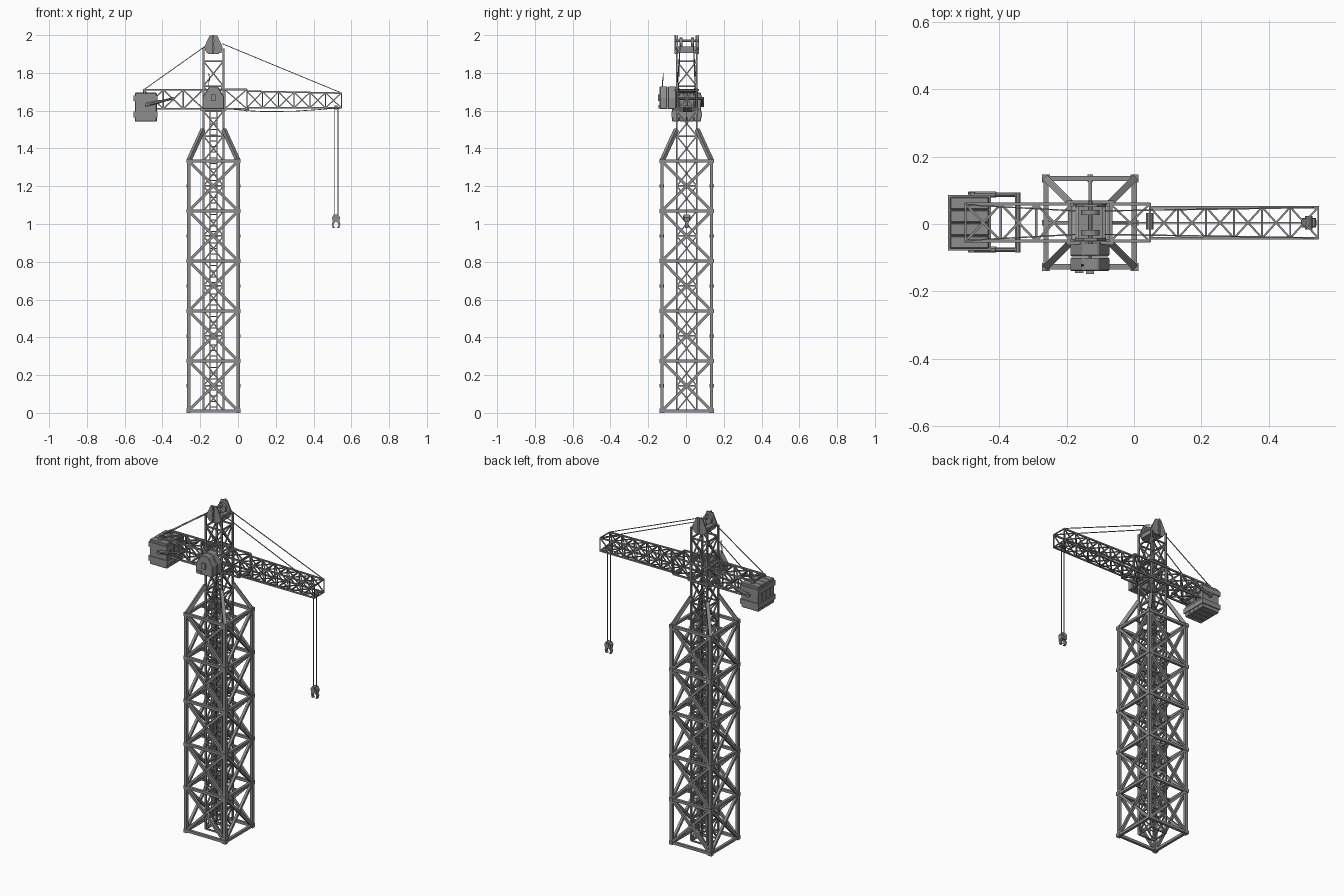
import bpy, bmesh, math
from mathutils import Vector, Matrix

if "Cube" in bpy.data.objects:
    bpy.data.objects.remove(bpy.data.objects["Cube"])

CX, CY = -0.13, 0.004          # tower axis
steel = bpy.data.materials.new("dark_steel")
steel.diffuse_color = (0.27, 0.27, 0.27, 1)
steel.use_nodes = True
steel.node_tree.nodes["Principled BSDF"].inputs["Base Color"].default_value = steel.diffuse_color


def beam(bm, p, q, w, sides=4):
    """Straight bar from p to q; square by default, round with more sides."""
    p, q = Vector(p), Vector(q)
    d = (q - p).normalized()
    ref = Vector((0, 1, 0)) if abs(d.z) > 0.95 else Vector((0, 0, 1))
    u = d.cross(ref).normalized()
    v = u.cross(d)
    k = w / math.cos(math.pi / sides) / 2
    rings = []
    for c in (p, q):
        ring = []
        for i in range(sides):
            a = 2 * math.pi * (i + 0.5) / sides
            ring.append(bm.verts.new(c + (u * math.cos(a) + v * math.sin(a)) * k))
        rings.append(ring)
    for i in range(sides):
        j = (i + 1) % sides
        bm.faces.new((rings[0][i], rings[0][j], rings[1][j], rings[1][i]))
    bm.faces.new(rings[0][::-1])
    bm.faces.new(rings[1])


def box(bm, lo, hi):
    lo, hi = Vector(lo), Vector(hi)
    m = Matrix.Translation((lo + hi) / 2) @ Matrix.Diagonal((*(hi - lo), 1))
    bmesh.ops.create_cube(bm, size=1, matrix=m)


def prism(bm, profile, y0, y1):
    """Extrude an xz profile along y."""
    a = [bm.verts.new((x, y0, z)) for x, z in profile]
    b = [bm.verts.new((x, y1, z)) for x, z in profile]
    n = len(profile)
    for i in range(n):
        bm.faces.new((a[i], a[(i + 1) % n], b[(i + 1) % n], b[i]))
    bm.faces.new(a[::-1])
    bm.faces.new(b)


def truss(bm, rings, chord, brace, tie=None):
    """Lattice box: chords, ring ties and X bracing between 4-corner rings."""
    for r in rings:
        for i in range(4):
            beam(bm, r[i], r[(i + 1) % 4], tie or brace)
    for i in range(4):
        beam(bm, rings[0][i], rings[-1][i], chord)
    for a, b in zip(rings, rings[1:]):
        for i in range(4):
            j = (i + 1) % 4
            beam(bm, a[i], b[j], brace)
            beam(bm, a[j], b[i], brace)


def finish(bm, name, bevel=0):
    bmesh.ops.recalc_face_normals(bm, faces=bm.faces[:])
    me = bpy.data.meshes.new(name)
    bm.to_mesh(me)
    bm.free()
    me.materials.append(steel)
    ob = bpy.data.objects.new(name, me)
    bpy.context.collection.objects.link(ob)
    if bevel:
        m = ob.modifiers.new("Bevel", 'BEVEL')
        m.width, m.segments = bevel, 1


def square(r, z):
    return [Vector((CX + sx * r, CY + sy * r, z)) for sx, sy in ((-1, -1), (1, -1), (1, 1), (-1, 1))]


def section(x, hw, z0, z1):
    return [Vector((x, CY - hw, z0)), Vector((x, CY + hw, z0)),
            Vector((x, CY + hw, z1)), Vector((x, CY - hw, z1))]


# outer tower frame
R, STEP = 0.131, 0.2645
levels = [0.011 + STEP * i for i in range(6)]
bm = bmesh.new()
truss(bm, [square(R, z) for z in levels], 0.018, 0.015, 0.016)
for z in levels:
    for c in square(R, z):
        box(bm, c - Vector((0.012, 0.012, 0.011)), c + Vector((0.012, 0.012, 0.011)))
finish(bm, "outer_tower")

# gusset pins on brace crossings, and ties to the mast
bm = bmesh.new()
for z in levels[:-1]:
    for d in (Vector((1, 0, 0)), Vector((-1, 0, 0)), Vector((0, 1, 0)), Vector((0, -1, 0))):
        c = Vector((CX, CY, z + STEP / 2))
        beam(bm, c + d * (R - 0.01), c + d * (R + 0.012), 0.017)
        e = Vector((CX, CY, z + STEP))
        beam(bm, e + d * 0.055, e + d * R, 0.010)
finish(bm, "tower_gussets_and_ties")

# sloping shoulder legs
bm = bmesh.new()
for a, b in zip(square(R, levels[-1]), square(0.055, 1.5)):
    beam(bm, a, b, 0.02)
finish(bm, "shoulder_legs")

# inner mast
bm = bmesh.new()
truss(bm, [square(0.053, 0.011 + STEP / 2 * i) for i in range(15)], 0.010, 0.007, 0.008)
for c, t in zip(square(0.053, 1.86), square(0.053, 1.93)):
    beam(bm, c, t, 0.010)
finish(bm, "inner_mast")

# ladder inside the mast
bm = bmesh.new()
for s in (-1, 1):
    beam(bm, (CX + s * 0.018, CY, 0.01), (CX + s * 0.018, CY, 1.6), 0.005)
for i in range(52):
    z = 0.03 + i * 0.03
    beam(bm, (CX - 0.018, CY, z), (CX + 0.018, CY, z), 0.005)
finish(bm, "ladder")

# slewing collar
bm = bmesh.new()
for z in (1.607, 1.71):
    for s in (-1, 1):
        beam(bm, (CX - 0.07, CY + s * 0.06, z), (CX + 0.07, CY + s * 0.06, z), 0.011)
        beam(bm, (CX + s * 0.06, CY - 0.066, z), (CX + s * 0.06, CY + 0.066, z), 0.011)
finish(bm, "slewing_collar")

# mast head plates, core block, posts and pins
bm = bmesh.new()
plate = [(-0.045, 1.92), (-0.027, 1.9), (0.027, 1.9), (0.045, 1.92), (0.045, 1.945),
         (0.02, 1.998), (-0.02, 1.998), (-0.045, 1.945)]
for y in (-0.05, 0.05):
    prism(bm, [(CX + x, z) for x, z in plate], CY + y - 0.004, CY + y + 0.004)
box(bm, (CX - 0.036, CY - 0.05, 1.905), (CX + 0.042, CY + 0.05, 1.932))
for s in (-1, 1):
    beam(bm, (CX, CY + s * 0.06, 1.9), (CX, CY + s * 0.06, 2.0), 0.008)
for z in (1.93, 1.97):
    beam(bm, (CX, CY - 0.064, z), (CX, CY + 0.064, z), 0.014, 8)
for s in (-1, 1):
    beam(bm, (CX + s * 0.042, CY - 0.055, 1.935), (CX + s * 0.042, CY + 0.055, 1.935), 0.01)
finish(bm, "mast_head")
bm = bmesh.new()
for y in (-0.03, 0.03):
    beam(bm, (CX, CY + y - 0.008, 1.958), (CX, CY + y + 0.008, 1.958), 0.055, 14)
finish(bm, "head_pulleys")

# operator cab
cab = [(-0.059, 1.608), (0.057, 1.608), (0.057, 1.672), (0.024, 1.728), (-0.022, 1.728), (-0.059, 1.672)]
bm = bmesh.new()
prism(bm, [(CX + x, z) for x, z in cab], -0.14, -0.099)
prism(bm, [(CX + x, z) for x, z in cab], -0.096, -0.052)
finish(bm, "cab", 0.004)
bm = bmesh.new()
box(bm, (CX - 0.012, -0.149, 1.65), (CX + 0.012, -0.138, 1.685))
box(bm, (CX - 0.045, -0.145, 1.612), (CX - 0.02, -0.138, 1.63))
finish(bm, "cab_hatch")
bm = bmesh.new()
pts = [(-0.155, -0.125, 1.69), (-0.155, -0.125, 1.755), (-0.15, -0.122, 1.765), (-0.155, -0.12, 1.8)]
for a, b in zip(pts, pts[1:]):
    beam(bm, a, b, 0.004)
finish(bm, "cab_antenna")

# jib root and jib
bm = bmesh.new()
truss(bm, [section(x, 0.055, 1.61, 1.712) for x in (-0.07, 0.047)], 0.009, 0.006)
finish(bm, "jib_root")
bm = bmesh.new()
truss(bm, [section(0.047 + i * 0.0833, 0.046, 1.615, 1.703 - i * 0.0017) for i in range(7)], 0.008, 0.0055)
finish(bm, "jib")

# counter jib
bm = bmesh.new()
truss(bm, [section(x, 0.055, 1.61, 1.71) for x in (-0.5, -0.395, -0.29, -0.185)], 0.009, 0.007)
finish(bm, "counter_jib")

# counterweight slabs with straps
bm = bmesh.new()
for i in range(4):
    y = -0.073 + i * 0.0385
    box(bm, (-0.546, y, 1.543), (-0.43, y + 0.0375, 1.695))
finish(bm, "counterweight", 0.003)
bm = bmesh.new()
for z in (1.58, 1.665):
    box(bm, (-0.552, -0.078, z - 0.015), (-0.425, 0.086, z + 0.015))
finish(bm, "counterweight_straps")

# counterweight rams with cross shaft
bm = bmesh.new()
for y in (CY - 0.08, CY + 0.083):
    beam(bm, (-0.49, y, 1.63), (-0.41, y, 1.649), 0.018, 8)
    beam(bm, (-0.41, y, 1.649), (-0.34, y, 1.666), 0.013, 8)
    beam(bm, (-0.48, y - 0.008, 1.632), (-0.48, y + 0.008, 1.632), 0.024, 8)
beam(bm, (-0.345, -0.084, 1.665), (-0.345, 0.094, 1.665), 0.016, 8)
finish(bm, "counterweight_rams")

# stay cables
bm = bmesh.new()
for s in (-1, 1):
    beam(bm, (CX - 0.045, CY + s * 0.035, 1.94), (-0.5, CY + s * 0.053, 1.71), 0.004)
    beam(bm, (CX + 0.045, CY + s * 0.035, 1.955), (0.547, CY + s * 0.045, 1.694), 0.004)
finish(bm, "stay_cables")

# rope guide and hoist rope under the jib
bm = bmesh.new()
beam(bm, (0.047, CY - 0.02, 1.607), (0.047, CY + 0.028, 1.607), 0.022, 10)
finish(bm, "rope_guide")
bm = bmesh.new()
pts = [(-0.07, 1.612), (0.047, 1.6), (0.14, 1.595), (0.3, 1.597), (0.42, 1.605), (0.52, 1.614)]
for a, b in zip(pts, pts[1:]):
    beam(bm, (a[0], CY, a[1]), (b[0], CY, b[1]), 0.004)
for x in (0.509, 0.529):
    beam(bm, (x, CY, 1.615), (x, CY, 1.04), 0.004)
finish(bm, "hoist_ropes")
bm = bmesh.new()
box(bm, (0.503, CY - 0.012, 1.608), (0.537, CY + 0.012, 1.62))
beam(bm, (0.519, CY - 0.02, 1.617), (0.519, CY + 0.02, 1.617), 0.022, 10)
finish(bm, "trolley")

# hook block with twin claws
HX = 0.519
bm = bmesh.new()
prism(bm, [(HX - 0.012, 1.05), (HX + 0.012, 1.05), (HX + 0.021, 1.035), (HX + 0.017, 1.012),
           (HX - 0.017, 1.012), (HX - 0.021, 1.035)], CY - 0.014, CY + 0.014)
beam(bm, (HX, CY - 0.019, 1.034), (HX, CY + 0.019, 1.034), 0.022, 10)
for s in (-1, 1):
    claw = [(0.002, 1.014), (0.016, 1.014), (0.023, 1.0), (0.018, 0.98), (0.006, 0.98), (0.013, 0.99), (0.012, 1.0)]
    prism(bm, [(HX + s * x, z) for x, z in claw], CY - 0.008, CY + 0.008)
finish(bm, "hook_block")
